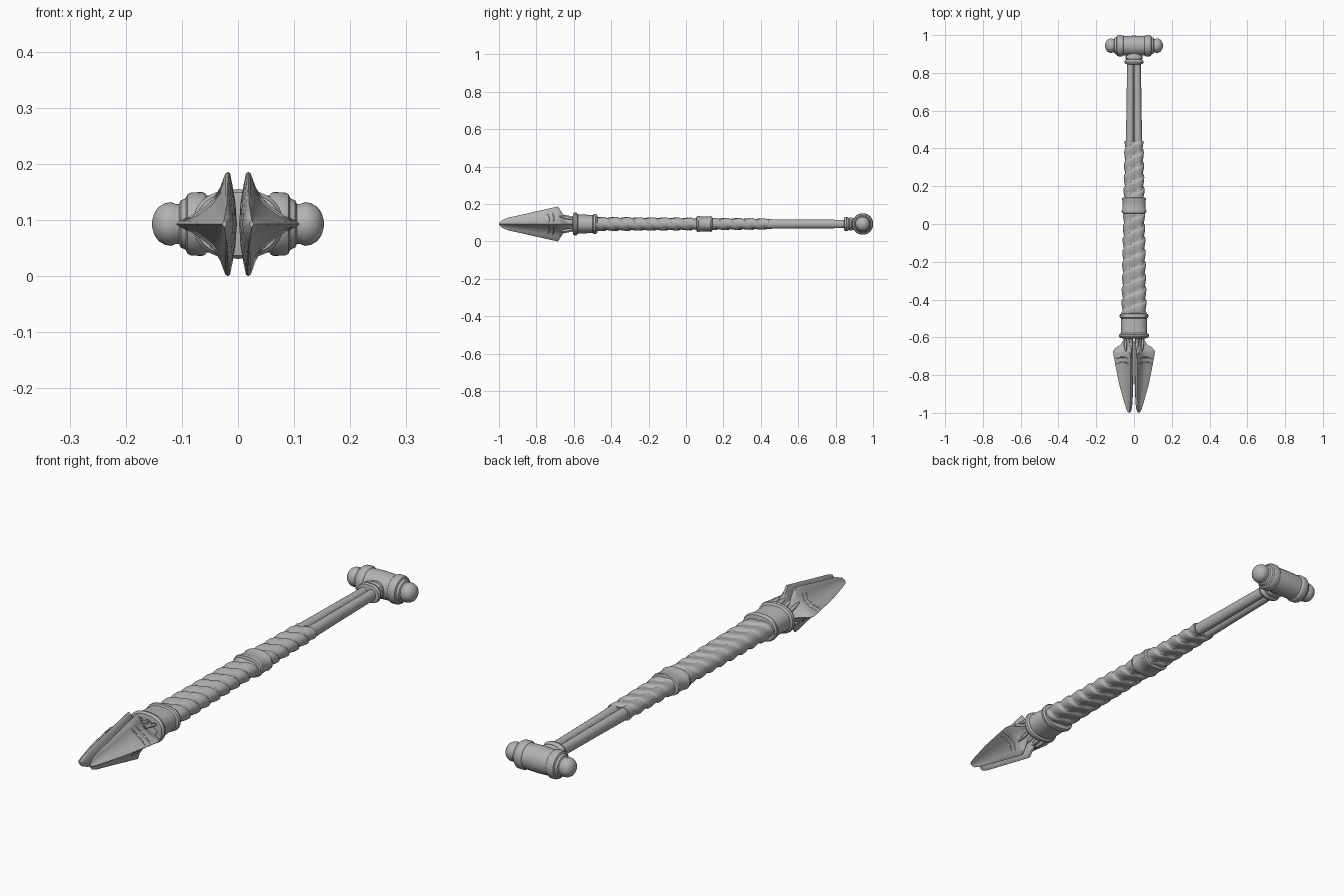
import bpy, bmesh, math
from mathutils import Vector

ZC = 0.093  # height of the long axis

if "Cube" in bpy.data.objects:
    bpy.data.objects.remove(bpy.data.objects["Cube"], do_unlink=True)

metal = bpy.data.materials.new("weathered grey")
metal.use_nodes = True
grey = (0.45, 0.45, 0.45, 1)
metal.diffuse_color = grey
metal.node_tree.nodes["Principled BSDF"].inputs["Base Color"].default_value = grey


def skin(name, rings, angle=35):
    """Join closed rings of points into one capped solid."""
    bm = bmesh.new()
    rows = [[bm.verts.new(p) for p in ring] for ring in rings]
    for a, b in zip(rows, rows[1:]):
        for i in range(len(a)):
            j = (i + 1) % len(a)
            bm.faces.new((a[i], a[j], b[j], b[i]))
    bm.faces.new(rows[0])
    bm.faces.new(rows[-1])
    bmesh.ops.recalc_face_normals(bm, faces=bm.faces)
    mesh = bpy.data.meshes.new(name)
    bm.to_mesh(mesh)
    bm.free()
    obj = bpy.data.objects.new(name, mesh)
    bpy.context.collection.objects.link(obj)
    mesh.materials.append(metal)
    bpy.ops.object.select_all(action='DESELECT')
    obj.select_set(True)
    bpy.context.view_layer.objects.active = obj
    bpy.ops.object.shade_smooth_by_angle(angle=math.radians(angle))
    return obj


def oval(y, rx, rz, n=40, cx=0, swell=None, power=2.3):
    """Rounded oval ring across the long axis."""
    ring = []
    for i in range(n):
        t = math.tau * i / n
        c, s = math.cos(t), math.sin(t)
        k = (abs(c) ** power + abs(s) ** power) ** (-1 / power)
        d = swell(t, y) if swell else 0
        ring.append((cx + c * (k * rx + d), y, ZC + s * (k * rz + d)))
    return ring


def collar(name, profile):
    return skin(name, [oval(*p) for p in profile])


def lerp(a, b, t):
    return a + (b - a) * t


# Twin shaft rods
for side, label in ((1, "left"), (-1, "right")):
    skin(f"{label}_shaft_rod", [
        oval(y, rx, rz, 20, side * cx, power=2) for y, rx, rz, cx in
        ((-0.6, 0.031, 0.033, 0.03), (0.4, 0.022, 0.026, 0.022),
         (0.6, 0.02, 0.024, 0.02), (0.9, 0.018, 0.022, 0.018))])


# Spiral wrapping: overlapping strands that thin towards the handle
def strand(t, y):
    phase = (y / 0.066 + 2 * t / math.tau) % 1
    ridge = phase / 0.8 if phase < 0.8 else (1 - phase) / 0.2
    groove = -0.005 * abs(math.sin(t)) ** 12
    return 0.009 * math.sin(ridge * math.pi / 2) + groove


def wrapping(name, y0, y1, rows):
    rings = []
    for i in range(rows + 1):
        y = lerp(y0, y1, i / rows)
        t = (y + 0.5) / 0.94
        rings.append(oval(y, lerp(0.059, 0.042, t), lerp(0.033, 0.025, t), 56,
                          swell=strand))
    skin(name, rings, 45)


wrapping("front_wrapping", -0.5, 0.07, 110)
wrapping("rear_wrapping", 0.13, 0.44, 60)

# Collars
collar("middle_band", (
    (0.055, 0.05, 0.032), (0.058, 0.063, 0.041), (0.068, 0.066, 0.043),
    (0.078, 0.062, 0.040), (0.122, 0.060, 0.039), (0.130, 0.064, 0.042),
    (0.138, 0.062, 0.041), (0.142, 0.048, 0.03)))
collar("head_socket", (
    (-0.606, 0.055, 0.040), (-0.603, 0.074, 0.056), (-0.594, 0.080, 0.062),
    (-0.584, 0.078, 0.060), (-0.578, 0.070, 0.052), (-0.50, 0.068, 0.048),
    (-0.495, 0.075, 0.053), (-0.484, 0.077, 0.054), (-0.476, 0.072, 0.050),
    (-0.472, 0.055, 0.036)))
collar("handle_socket", (
    (0.845, 0.035, 0.025), (0.848, 0.048, 0.036), (0.858, 0.051, 0.039),
    (0.867, 0.047, 0.036), (0.871, 0.041, 0.032), (0.876, 0.046, 0.035),
    (0.886, 0.046, 0.035), (0.893, 0.040, 0.031), (0.93, 0.042, 0.034)))

# Cross handle, turned about the sideways axis
half = ((0.056, 0.051), (0.059, 0.055), (0.064, 0.057), (0.084, 0.056),
        (0.090, 0.053), (0.093, 0.046), (0.102, 0.042), (0.105, 0.036),
        (0.112, 0.036), (0.119, 0.039), (0.130, 0.037), (0.141, 0.031),
        (0.149, 0.020), (0.153, 0.006))
turned = [(-x, r) for x, r in reversed(half)] + [(0, 0.053)] + list(half)
skin("cross_handle", [
    [(x, 0.944 + r * math.cos(math.tau * i / 40), ZC + r * math.sin(math.tau * i / 40))
     for i in range(40)] for x, r in turned])

# Split spear head. Columns: y, inner x, fin x, outer x, fin height
stations = (
    (-0.999, 0.020, 0.025, 0.030, 0.006), (-0.985, 0.013, 0.022, 0.039, 0.020),
    (-0.95, 0.008, 0.020, 0.050, 0.034), (-0.85, 0.004, 0.019, 0.078, 0.056),
    (-0.75, 0.002, 0.018, 0.098, 0.079), (-0.685, 0.002, 0.018, 0.110, 0.093),
    (-0.672, 0.002, 0.018, 0.110, 0.074), (-0.655, 0.002, 0.019, 0.098, 0.048),
    (-0.640, 0.003, 0.022, 0.072, 0.037), (-0.615, 0.004, 0.026, 0.056, 0.034),
    (-0.57, 0.004, 0.028, 0.060, 0.036))


def blade_half(xi, xf, xo, h):
    """Upper half of a concave three-finned section, inside to outside."""
    w = xo - xf
    return [(xi, 0), (lerp(xi, xf, 0.15), 0.4 * h), (lerp(xi, xf, 0.5), 0.75 * h),
            (xf - 0.04 * w, 0.97 * h), (xf, h), (xf + 0.05 * w, 0.97 * h),
            (xf + 0.15 * w, 0.70 * h), (xf + 0.33 * w, 0.42 * h),
            (xf + 0.62 * w, 0.20 * h), (xf + 0.93 * w, 0.06 * h), (xo, 0)]


def blade_ring(y, side, *dims):
    top = blade_half(*dims)
    loop = top + [(x, -z) for x, z in reversed(top[1:-1])]
    return [(side * x, y, ZC + z) for x, z in loop]


def ridge(name, points, radius):
    """Thin tapered cord laid over a blade."""
    curve = bpy.data.curves.new(name, 'CURVE')
    curve.dimensions = '3D'
    curve.bevel_depth = radius
    curve.bevel_resolution = 1
    curve.use_fill_caps = True
    line = curve.splines.new('POLY')
    line.points.add(len(points) - 1)
    for i, p in enumerate(points):
        line.points[i].co = (*p, 1)
        line.points[i].radius = 0.4 + math.sin(math.pi * i / (len(points) - 1))
    curve.materials.append(metal)
    obj = bpy.data.objects.new(name, curve)
    bpy.context.collection.objects.link(obj)


for side, label in ((1, "left"), (-1, "right")):
    skin(f"{label}_blade", [blade_ring(s[0], side, *s[1:]) for s in stations], 40)
    # Raised carving across the upper and lower faces
    for flip, face in ((1, "upper"), (-1, "lower")):
        for n, y in enumerate((-0.715, -0.74)):
            t = (y + 0.75) / 0.065
            dims = [lerp(a, b, t) for a, b in zip(stations[4][1:], stations[5][1:])]
            pts = [Vector((side * x, y - 0.01 * i * (i - 3) / 2, ZC + flip * z))
                   for i, (x, z) in enumerate(blade_half(*dims)[6:10])]
            ridge(f"{label}_{face}_carving_{n + 1}", pts, 0.003)
        # Root tendons running into the socket
        for n, x in enumerate((0.014, 0.042)):
            pts = [Vector((side * lerp(x, x * 1.15, k / 4), -0.68 + k * 0.022,
                           ZC + flip * (0.041 - 0.004 * k + 0.006 * (1 - n))))
                   for k in range(5)]
            ridge(f"{label}_{face}_tendon_{n + 1}", pts, 0.006)
